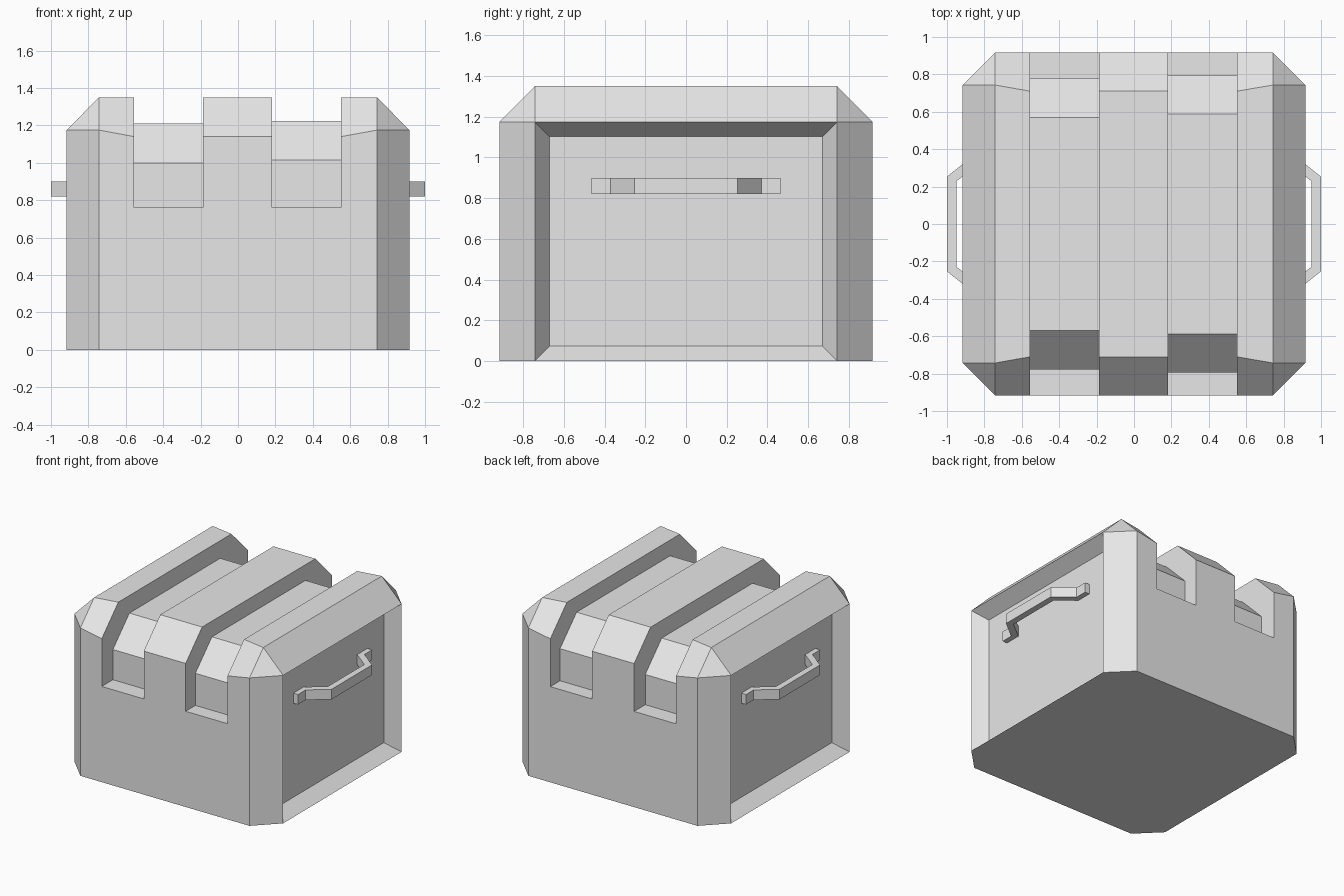
import bpy, bmesh, math

if "Cube" in bpy.data.objects:
    bpy.data.objects.remove(bpy.data.objects["Cube"])

grey = bpy.data.materials.new("light grey")
grey.diffuse_color = (0.8, 0.8, 0.8, 1)
grey.use_nodes = True
grey.node_tree.nodes["Principled BSDF"].inputs["Base Color"].default_value = grey.diffuse_color

W, C = 0.917, 0.743      # half width, start of the corner chamfer
LEDGE = 0.76             # height of the slot ledges
TOP = 1.35


def finish(name, bm):
    bmesh.ops.recalc_face_normals(bm, faces=bm.faces)
    mesh = bpy.data.meshes.new(name)
    bm.to_mesh(mesh)
    bm.free()
    mesh.materials.append(grey)
    ob = bpy.data.objects.new(name, mesh)
    bpy.context.collection.objects.link(ob)
    return ob


def section(front, ledge, shoulder, crown_y, crown_z):
    """Half outline in (y, z), mirrored front to back."""
    half = [(-front, 0), (-front, LEDGE), (-ledge, LEDGE),
            (-ledge, shoulder), (-crown_y, crown_z)]
    return half + [(-y, z) for y, z in reversed(half)]


end = section(C, C, 1.175, C, 1.175)
corner = section(W, W, 1.175, C, TOP)
rib = section(W, W, 1.14, 0.71, TOP)
slot_l = section(W, 0.777, 1.0, 0.57, 1.21)
slot_r = section(W, 0.795, 1.015, 0.587, 1.225)

# Body: loft of cross sections along x, doubled where a slot wall stands
stations = [(-W, end), (-C, corner), (-0.555, rib), (-0.555, slot_l),
            (-0.186, slot_l), (-0.186, rib), (0.182, rib), (0.182, slot_r),
            (0.55, slot_r), (0.55, rib), (C, corner), (W, end)]
bm = bmesh.new()
rings = [[bm.verts.new((x, y, z)) for y, z in sec] for x, sec in stations]
for a, b in zip(rings, rings[1:]):
    for i in range(len(a)):
        j = (i + 1) % len(a)
        bm.faces.new((a[i], a[j], b[j], b[i]))
bm.faces.new(rings[0])
bm.faces.new(rings[-1])
bmesh.ops.remove_doubles(bm, verts=bm.verts[:], dist=1e-4)
bmesh.ops.dissolve_degenerate(bm, edges=bm.edges[:], dist=1e-4)
bmesh.ops.recalc_face_normals(bm, faces=bm.faces[:])
bmesh.ops.dissolve_limit(bm, angle_limit=math.radians(1),
                         verts=bm.verts[:], edges=bm.edges[:])

# Recessed side panels
bm.normal_update()
sides = [f for f in bm.faces
         if abs(f.normal.x) > 0.99 and abs(f.calc_center_median().x) > 0.9]
for f in sides:
    bmesh.ops.inset_individual(bm, faces=[f], thickness=0.103)
    for v in f.verts:
        v.co.x -= math.copysign(0.105, v.co.x)
finish("chest_body", bm)

# Handles: bent flat bars standing on the recessed panels
outer = [(0.853, -0.465), (0.853, -0.37), (1.0, -0.253)]
inner = [(0.81, -0.465), (0.81, -0.338), (0.95, -0.228)]
outer += [(x, -y) for x, y in reversed(outer)]
inner += [(x, -y) for x, y in reversed(inner)]
for side, name in ((1, "right_handle"), (-1, "left_handle")):
    bm = bmesh.new()
    rows = [[[bm.verts.new((side * x, y, z)) for x, y in path]
             for path in (outer, inner)] for z in (0.82, 0.90)]
    loops = [(rows[0][0][i], rows[0][1][i], rows[1][1][i], rows[1][0][i])
             for i in range(len(outer))]
    for a, b in zip(loops, loops[1:]):
        for i in range(4):
            j = (i + 1) % 4
            bm.faces.new((a[i], a[j], b[j], b[i]))
    bm.faces.new(loops[0])
    bm.faces.new(loops[-1])
    finish(name, bm)
